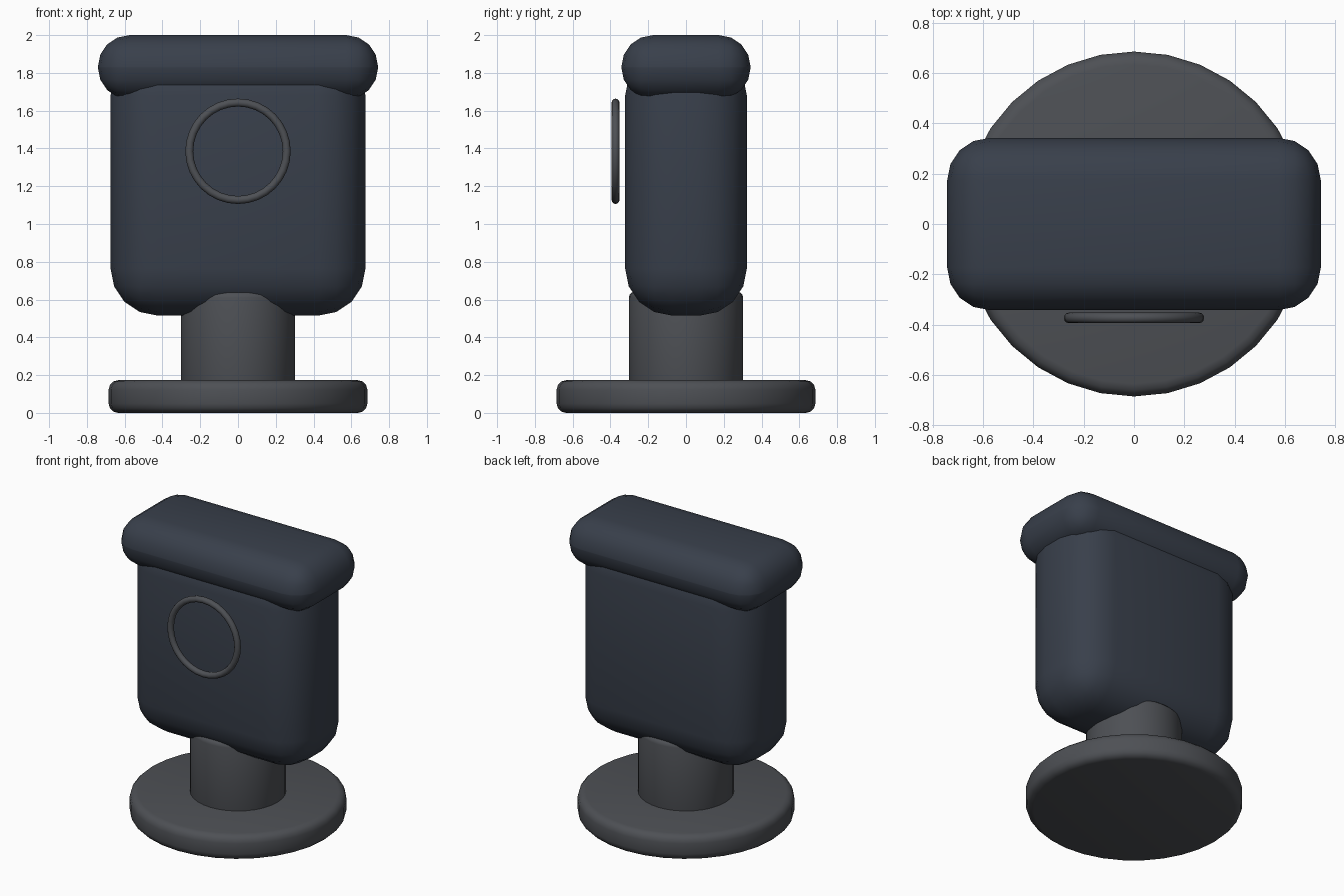
import bpy, math

if "Cube" in bpy.data.objects:
    bpy.data.objects.remove(bpy.data.objects["Cube"])


def paint(name, rgb):
    m = bpy.data.materials.new(name)
    m.diffuse_color = (*rgb, 1)
    m.use_nodes = True
    m.node_tree.nodes["Principled BSDF"].inputs["Base Color"].default_value = m.diffuse_color
    return m


navy = paint("dark_navy", (0.040, 0.050, 0.070))
grey = paint("dark_grey", (0.075, 0.080, 0.090))


def finish(name, mat, bevel=0, segments=4):
    ob = bpy.context.object
    ob.name = name
    ob.data.materials.append(mat)
    if bevel:
        b = ob.modifiers.new("rounding", 'BEVEL')
        b.width, b.segments = bevel, segments
        b.limit_method = 'ANGLE'
        b.angle_limit = math.radians(40)
        bpy.ops.object.modifier_apply(modifier=b.name)
    bpy.ops.object.shade_smooth_by_angle(angle=math.radians(40))
    return ob


def box(name, half_x, half_y, z0, z1, bevel):
    bpy.ops.mesh.primitive_cube_add(size=2, location=(0, 0, (z0 + z1) / 2))
    bpy.context.object.scale = (half_x, half_y, (z1 - z0) / 2)
    bpy.ops.object.transform_apply(location=False, rotation=False, scale=True)
    return finish(name, navy, bevel)


def disc(name, radius, z0, z1, bevel):
    bpy.ops.mesh.primitive_cylinder_add(vertices=32, radius=radius, depth=z1 - z0,
                                        location=(0, 0, (z0 + z1) / 2))
    return finish(name, grey, bevel, 3)


# Stand
disc("base", 0.685, 0, 0.173, 0.05)
disc("neck", 0.303, 0.12, 0.64, 0.03)

# Padded head and its overhanging cap
box("body", 0.675, 0.322, 0.515, 1.93, 0.25)
box("cap", 0.742, 0.342, 1.66, 2.0, 0.168)

# Ring floating just off the front face
bpy.ops.mesh.primitive_torus_add(major_radius=0.258, minor_radius=0.021,
                                 major_segments=32, minor_segments=12,
                                 location=(0, -0.373, 1.385),
                                 rotation=(math.pi / 2, 0, 0))
finish("front_ring", grey)
